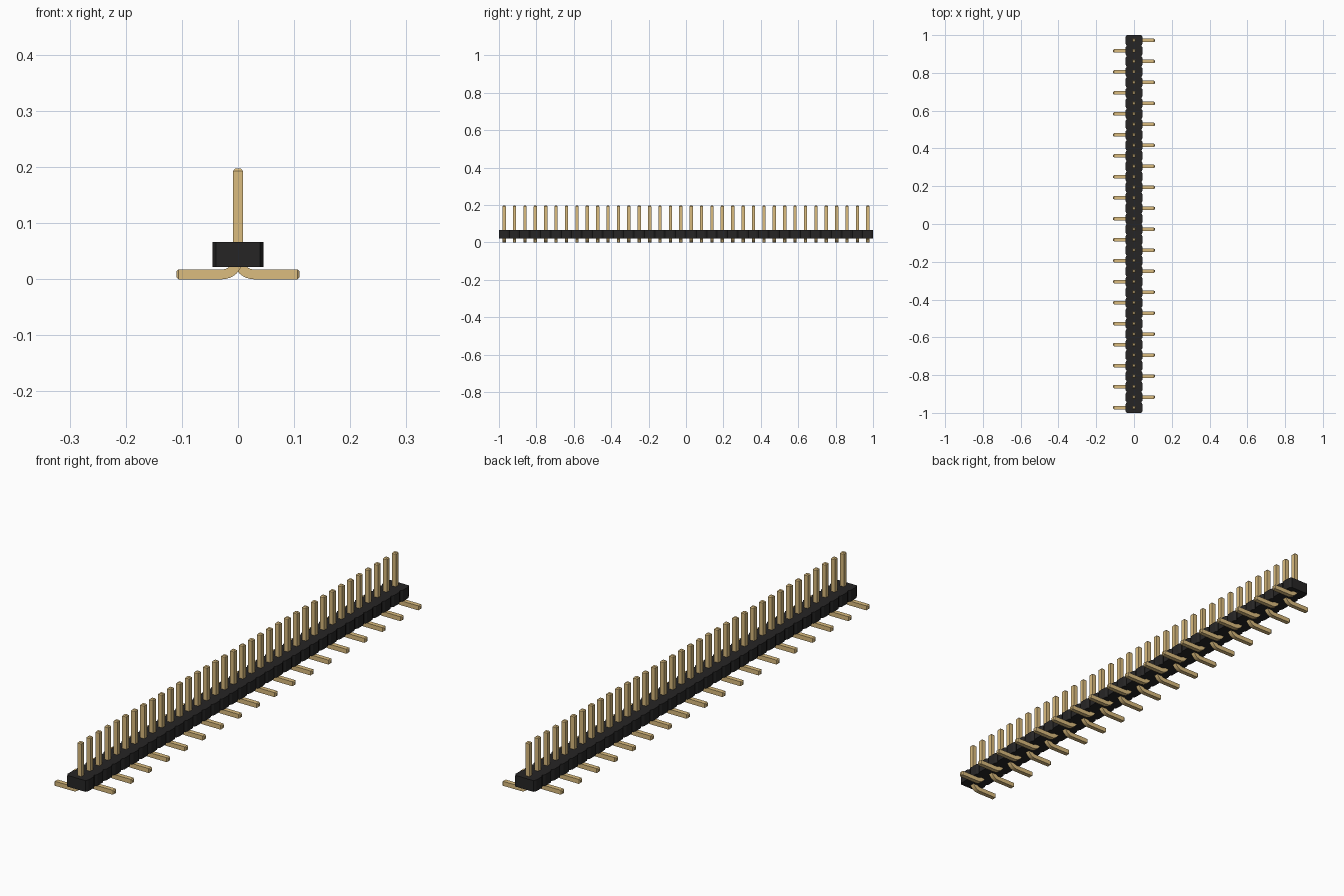
import bpy, bmesh, math

cube = bpy.data.objects.get("Cube")
if cube:
    bpy.data.objects.remove(cube, do_unlink=True)

COUNT = 36
PITCH = 2.0 / COUNT
HALF_W = 0.045              # housing half width
Z0, Z1 = 0.022, 0.066       # housing bottom and top
W = 0.0175                  # pin thickness
TIP = 0.004                 # pin end chamfer
TOP, REACH = 0.197, 0.11    # pin height and foot length


def material(name, rgb):
    m = bpy.data.materials.new(name)
    m.use_nodes = True
    m.diffuse_color = (*rgb, 1)
    m.node_tree.nodes["Principled BSDF"].inputs["Base Color"].default_value = (*rgb, 1)
    return m


def mesh_from(bm, name, mat):
    bmesh.ops.recalc_face_normals(bm, faces=bm.faces)
    me = bpy.data.meshes.new(name)
    bm.to_mesh(me)
    bm.free()
    me.materials.append(mat)
    return me


def add_object(name, me):
    ob = bpy.data.objects.new(name, me)
    bpy.context.collection.objects.link(ob)
    return ob


gold = material("gold", (0.708, 0.504, 0.211))
black = material("black plastic", (0.0194, 0.0185, 0.0185))

# Housing: chamfered segments joined in one outline, extruded upward
cx, cy = 0.006, 0.011
side = []
for i in range(COUNT):
    a = -1 + i * PITCH
    side += [(HALF_W - cx, a), (HALF_W, a + cy), (HALF_W, a + PITCH - cy)]
side.append((HALF_W - cx, 1.0))
outline = side + [(-x, y) for x, y in reversed(side)]
bm = bmesh.new()
face = bm.faces.new([bm.verts.new((x, y, Z0)) for x, y in outline])
ext = bmesh.ops.extrude_face_region(bm, geom=[face])
moved = [v for v in ext["geom"] if isinstance(v, bmesh.types.BMVert)]
bmesh.ops.translate(bm, verts=moved, vec=(0, 0, Z1 - Z0))
add_object("housing", mesh_from(bm, "housing", black))

# Pin: square section swept down the post, round the bend and along the foot
R = 0.037 - W / 2           # bend radius on the centre line
bx, bz = R, R + W / 2       # bend centre
tip_scale = 1 - 2 * 0.0035 / W
# stations: x, z, angle of travel (0 = down, 90 degrees = outward), scale
stations = [(0, TOP, 0, tip_scale), (0, TOP - TIP, 0, 1)]
for k in range(9):
    t = math.radians(90 * k / 8)
    stations.append((bx - R * math.cos(t), bz - R * math.sin(t), t, 1))
q = math.pi / 2
stations += [(REACH - TIP, W / 2, q, 1), (REACH, W / 2, q, tip_scale)]

bm = bmesh.new()
rings = []
for x, z, t, s in stations:
    h = W / 2 * s
    rings.append([bm.verts.new((x + u * h * math.cos(t), v * h, z + u * h * math.sin(t)))
                  for u, v in ((-1, -1), (1, -1), (1, 1), (-1, 1))])
for a, b in zip(rings, rings[1:]):
    for j in range(4):
        n = (j + 1) % 4
        bm.faces.new((a[j], a[n], b[n], b[j]))
bm.faces.new(rings[0])
bm.faces.new(rings[-1])
pin_mesh = mesh_from(bm, "pin", gold)

# Row of pins with feet alternating left and right
pins = []
for i in range(COUNT):
    ob = add_object(f"pin_{i + 1:02d}", pin_mesh)
    ob.location.y = 1 - PITCH * (i + 0.5)
    ob.rotation_euler.z = math.pi * (i % 2)
    pins.append(ob)

# Smooth the bends, keep the square edges crisp
bpy.ops.object.select_all(action='DESELECT')
pins[0].select_set(True)
bpy.context.view_layer.objects.active = pins[0]
bpy.ops.object.shade_smooth_by_angle(angle=math.radians(30))
